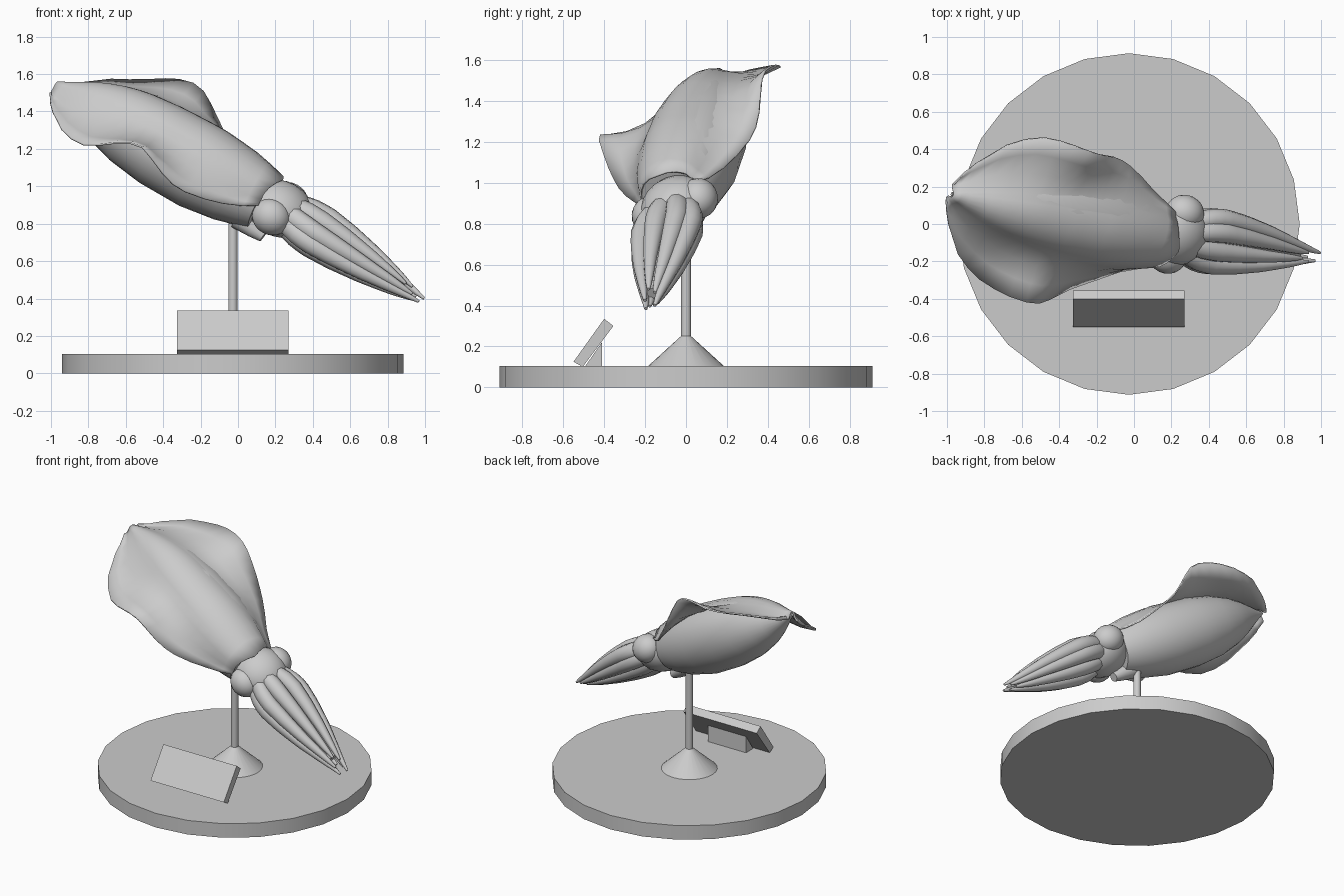
import bpy, bmesh, math
from mathutils import Vector

if "Cube" in bpy.data.objects:
    bpy.data.objects.remove(bpy.data.objects["Cube"])

grey = bpy.data.materials.new("plain_grey")
grey.diffuse_color = (0.6, 0.6, 0.6, 1)
grey.use_nodes = True
grey.node_tree.nodes["Principled BSDF"].inputs["Base Color"].default_value = grey.diffuse_color

# Body frame: D runs tail to arms, S across the fins, U out of the back
TAIL = Vector((-0.975, 0.16, 1.54))
D = Vector((1.11, -0.22, -0.62)).normalized()
S0 = Vector((-D.y, D.x, 0)).normalized()
U0 = D.cross(S0)
ROLL = math.radians(22)
S = S0 * math.cos(ROLL) + U0 * math.sin(ROLL)
U = U0 * math.cos(ROLL) - S0 * math.sin(ROLL)


def body(t, s, u):
    return TAIL + D * t + S * s + U * u


def interp(table, t):
    """Interpolate rows of (t, values...)."""
    for a, b in zip(table, table[1:]):
        if t <= b[0]:
            k = max(0, (t - a[0]) / (b[0] - a[0]))
            return [p + (q - p) * k for p, q in zip(a[1:], b[1:])]
    return list(table[-1][1:])


def finish(name, bm, angle=35):
    bmesh.ops.recalc_face_normals(bm, faces=bm.faces)
    me = bpy.data.meshes.new(name)
    bm.to_mesh(me)
    bm.free()
    ob = bpy.data.objects.new(name, me)
    bpy.context.collection.objects.link(ob)
    me.materials.append(grey)
    bpy.ops.object.select_all(action='DESELECT')
    ob.select_set(True)
    bpy.context.view_layer.objects.active = ob
    bpy.ops.object.shade_smooth_by_angle(angle=math.radians(angle))
    return ob


def loft(name, rows, closed=True, angle=35):
    """Skin rows of points; closed rows make a capped tube."""
    bm = bmesh.new()
    grid = [[bm.verts.new(p) for p in row] for row in rows]
    n = len(grid[0])
    for a, b in zip(grid, grid[1:]):
        for i in range(n if closed else n - 1):
            j = (i + 1) % n
            bm.faces.new((a[i], a[j], b[j], b[i]))
    if closed:
        bm.faces.new(grid[0])
        bm.faces.new(grid[-1])
    return finish(name, bm, angle)


def ring(c, a, b, n, low=1.0):
    """Ellipse around c; low scales the half on the far side of b."""
    pts = []
    for i in range(n):
        v = 2 * math.pi * i / n
        k = math.sin(v)
        pts.append(c + a * math.cos(v) + b * (k if k > 0 else k * low))
    return pts


def lathe(name, profile, n=24, cx=-0.027):
    """Upright turned part from (radius, height) pairs."""
    return loft(name, [ring(Vector((cx, 0, z)), Vector((0, r, 0)), Vector((-r, 0, 0)), n)
                       for r, z in profile])


def prism(name, profile, x0, x1):
    return loft(name, [[Vector((x, y, z)) for y, z in profile] for x in (x0, x1)])


def ellipsoid(name, c, rd, rs, ru):
    rows = []
    for i in range(13):
        a = math.pi * (0.02 + 0.96 * i / 12)
        k = math.sin(a)
        rows.append(ring(c - D * rd * math.cos(a), S * rs * k, U * ru * k, 20))
    return loft(name, rows, angle=60)


# Stand
lathe("base_disc", [(0.913, 0), (0.913, 0.103)])
lathe("pole_foot", [(0.19, 0.1), (0.025, 0.25)])
lathe("pole", [(0.025, 0.2), (0.025, 0.95)], n=16)

# Tilted sign and its prop
prism("sign_board", [(-0.55, 0.125), (-0.40, 0.335), (-0.355, 0.30), (-0.505, 0.10)],
      -0.325, 0.27)
prism("sign_prop", [(-0.495, 0.10), (-0.41, 0.10), (-0.41, 0.222)], -0.20, 0.11)

# Mantle: tapered body with a deeper belly, (distance from tail, radius)
MANTLE = [(0, 0.01), (0.05, 0.034), (0.1, 0.062), (0.2, 0.115), (0.3, 0.155),
          (0.45, 0.193), (0.65, 0.216), (0.9, 0.223), (1.1, 0.205), (1.22, 0.18),
          (1.29, 0.16)]
rows = []
for t, r in MANTLE:
    fat = math.sin(math.pi * min(1, t / 1.29))
    rows.append(ring(body(t, 0.014 * fat, 0), S * r * (1 + 0.1 * fat), U * r, 28,
                     1 + 0.13 * fat))
loft("mantle", rows)

# Fins: one sheet over the back, (distance, edge half width, edge height)
FIN = [(0.0, 0.055, -0.02), (0.04, 0.125, -0.035), (0.08, 0.195, -0.03),
       (0.18, 0.345, -0.01),
       (0.25, 0.405, 0.005), (0.33, 0.45, 0.035), (0.41, 0.467, 0.085), (0.48, 0.47, 0.13),
       (0.56, 0.465, 0.165), (0.63, 0.455, 0.165), (0.70, 0.44, 0.125), (0.78, 0.42, 0.07),
       (0.85, 0.395, 0.03), (0.92, 0.365, 0.01), (1.02, 0.31, 0.0), (1.12, 0.25, 0.0),
       (1.22, 0.20, 0.02), (1.29, 0.165, 0.05)]
rows = []
for t, w, h in FIN:
    r = interp(MANTLE, t)[0] + 0.008
    half = [(r * math.sin(math.radians(a)), r * math.cos(math.radians(a)))
            for a in (0, 17, 34, 50)]
    s0, u0 = half[-1]
    for k in (0.33, 0.67, 1):
        dip = (-0.03 if t < 0.75 else -0.015) * math.sin(math.pi * k)
        half.append((s0 + (w - s0) * k, u0 + (h - u0) * k + dip))
    pts = [(-s, u) for s, u in half[:0:-1]] + half
    twist = 0.07 * min(1, max(0, (0.62 - t) / 0.25))     # far fin lifts at the tail
    sweep = 0.03 * min(1, max(0, (t - 0.08) / 0.2))
    lip = 0.05 if t > 1.25 else 0.0                      # collar point over the head
    rows.append([body(t + sweep * min(1, abs(s) / 0.3) + lip * max(0, 1 - abs(s) / 0.12),
                      s, u + twist * s) for s, u in pts])
fins = loft("fins", rows, closed=False, angle=50)
thick = fins.modifiers.new("thickness", 'SOLIDIFY')
thick.thickness = 0.01
thick.offset = 0

# Head with two low bulging eyes
HEAD = Vector((0.225, -0.055, 0.88))
ellipsoid("head", HEAD, 0.18, 0.175, 0.145)
for side, name in ((1, "left_eye"), (-1, "right_eye")):
    ellipsoid(name, HEAD + S * 0.132 * side, 0.105, 0.095, 0.098)

# Siphon under the head
a, b = Vector((0.0, -0.03, 0.83)), Vector((0.135, -0.05, 0.73))
ax = (b - a).normalized()
sx = ax.cross(Vector((0, 0, 1))).normalized()
ux = ax.cross(sx)
loft("siphon", [ring(a.lerp(b, k), sx * r, ux * r, 14)
                for k, r in ((0, 0.06), (0.6, 0.045), (1, 0.03))])

# Arms: (fraction, side offset, up offset, thickness) along the bundle
START, END = Vector((0.27, -0.07, 0.86)), Vector((0.985, -0.175, 0.39))
AX = (END - START).normalized()
AS = (S - AX * S.dot(AX)).normalized()
AU = AX.cross(AS)
ARM = [(0, 0.09, 0.055, 0.055), (0.1, 0.128, 0.073, 0.058), (0.22, 0.145, 0.08, 0.057),
       (0.4, 0.13, 0.076, 0.05), (0.6, 0.102, 0.064, 0.039), (0.8, 0.062, 0.044, 0.027),
       (0.92, 0.038, 0.027, 0.018), (1, 0.026, 0.016, 0.008)]


def arm(name, angle, reach):
    ca, sa = math.cos(angle), math.sin(angle)
    out, across = AS * ca + AU * sa, AU * ca - AS * sa
    rows = []
    for i in range(17):
        k = i / 16
        f = k * reach
        ws, wu, _ = interp(ARM, f)
        r = interp(ARM, k)[2]
        c = START.lerp(END, f) + AS * ws * ca + AU * wu * sa
        rows.append(ring(c, out * r * 0.95, across * r, 10))
    loft(name, rows, angle=60)


REACH = [1.0, 0.9, 0.86, 0.93, 0.99, 0.94, 0.9, 0.95]
for i, reach in enumerate(REACH):
    arm(f"arm_{i + 1}", 2 * math.pi * i / 8 + 0.15, reach)

# Core filling the middle of the arm bundle
loft("arm_core", [ring(START.lerp(END, f), AS * w, AU * h, 12)
                  for f, w, h in ((0, 0.11, 0.085), (0.25, 0.14, 0.085), (0.55, 0.1, 0.06),
                                  (0.85, 0.04, 0.03))], angle=60)
